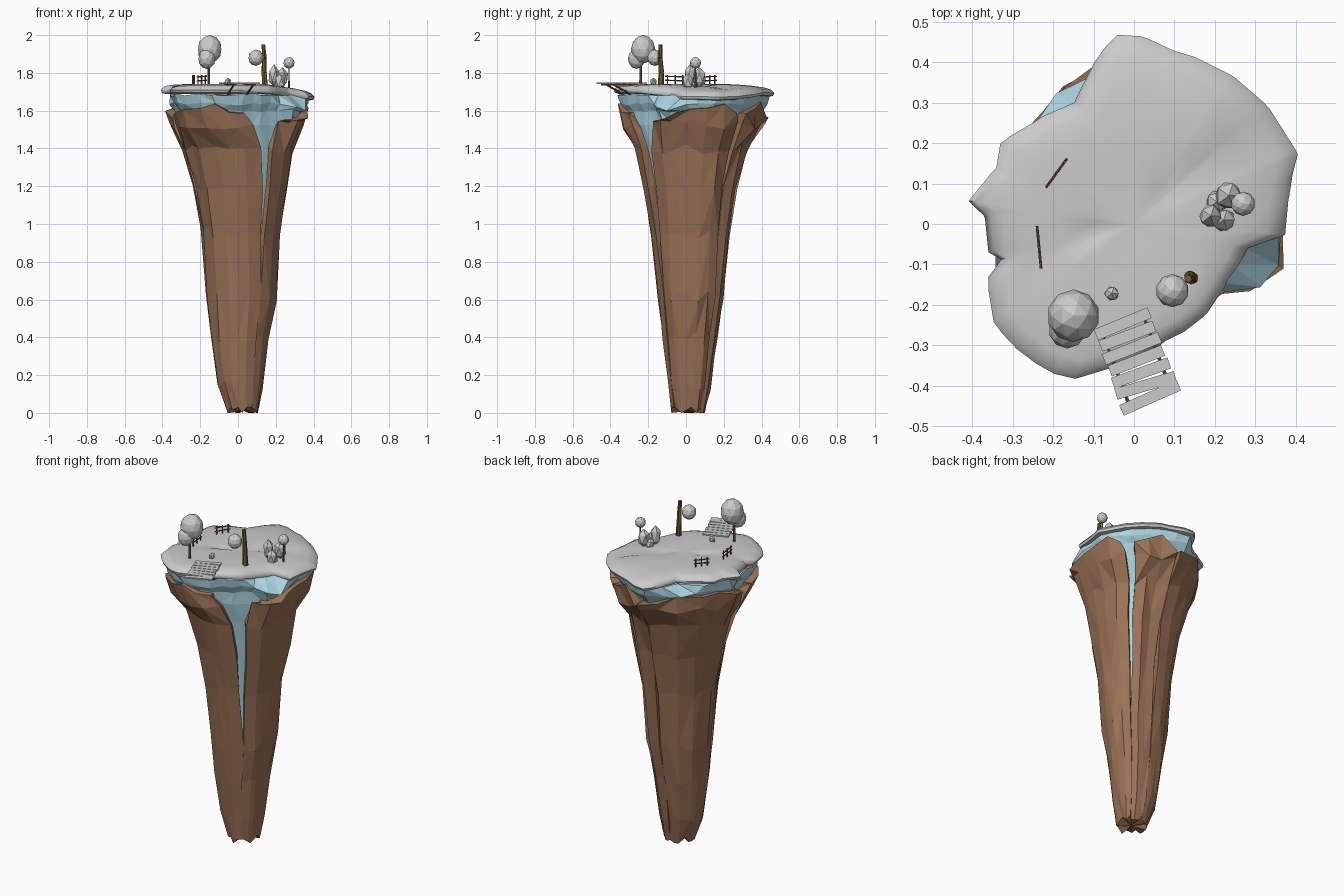
import bpy, bmesh, math, random
from mathutils import Vector, Matrix

if "Cube" in bpy.data.objects:
    bpy.data.objects.remove(bpy.data.objects["Cube"])
random.seed(4)


def material(name, rgb):
    m = bpy.data.materials.new(name)
    m.diffuse_color = (*rgb, 1)
    m.use_nodes = True
    m.node_tree.nodes["Principled BSDF"].inputs["Base Color"].default_value = m.diffuse_color
    return m


ROCK = material("earth", (0.33, 0.17, 0.095))
CORE = material("pale_blue_stone", (0.42, 0.68, 0.77))
BARK = material("bark", (0.16, 0.10, 0.025))
WOOD = material("wood", (0.20, 0.08, 0.04))


def finish(name, bm, mat=None):
    me = bpy.data.meshes.new(name)
    bm.to_mesh(me)
    bm.free()
    ob = bpy.data.objects.new(name, me)
    bpy.context.collection.objects.link(ob)
    if mat:
        me.materials.append(mat)
    return ob


def interp(table, x):
    for (a, u), (b, v) in zip(table, table[1:]):
        if x <= b:
            return u + (v - u) * max(0, (x - a) / (b - a))
    return table[-1][1]


# island outline as (angle in degrees, radius)
OUT = [(-169, .367), (-165, .34), (-160, .383), (-145, .424), (-133, .424), (-118, .42),
       (-111, .41), (-101, .367), (-90, .34), (-75, .30), (-53, .287), (-31, .27),
       (-12, .287), (-4, .375), (9, .387), (17, .41), (23, .44), (43, .44), (57, .44), (77, .44),
       (88, .465), (95, .47), (99, .445), (104, .41), (116, .335), (135, .354), (149, .386),
       (158, .368), (172, .413), (177, .37), (191, .367)]


def wrap(deg):
    return (deg + 169) % 360 - 169


def outline(deg):
    return interp(OUT, wrap(deg))


def ledge(deg):
    # two shelves that stick out past the grass
    d = wrap(deg)
    return .125 * math.exp(-((d + 20) / 14) ** 2) + .065 * math.exp(-((d - 121) / 13) ** 2)


def rock_rim(deg):
    return outline(deg) * .95 + ledge(deg)


# cliff levels: z, x min, x max, y min, y max, blend to the rim
LEVELS = [(.02, -.055, .11, -.075, .10, 0), (.15, -.11, .135, -.095, .13, 0),
          (.40, -.145, .165, -.12, .165, 0), (.62, -.168, .205, -.145, .20, 0),
          (.95, -.195, .225, -.18, .23, 0), (1.2, -.24, .265, -.215, .265, 0),
          (1.4, -.29, .285, -.255, .31, .1), (1.52, -.33, .31, -.30, .36, .6),
          (1.625, -.36, .34, -.33, .42, 1)]
# crevices between slabs: half width in degrees by height
FRONT_GAP = [(.6, 0), (.95, 4), (1.4, 8), (1.52, 17), (1.625, 27)]
GAPS = {-57: FRONT_GAP,
        45: [(.6, 0), (.95, 2), (1.4, 3), (1.625, 5)],
        85: [(.55, 0), (.85, 4), (1.2, 0), (1.625, 1)],
        195: [(.8, 0), (1.2, 4), (1.52, 5), (1.625, 7)],
        303: FRONT_GAP}


def cliff_point(level, d):
    z, xa, xb, ya, yb, w = level
    t = math.radians(d)
    c = Vector((math.cos(t), math.sin(t)))
    ell = Vector(((xa + xb) / 2 + (xb - xa) / 2 * c.x, (ya + yb) / 2 + (yb - ya) / 2 * c.y))
    return ell.lerp(c * rock_rim(d), w)


def bridge(bm, lo, hi, closed=False):
    # triangulated strip with random diagonals between two rows of vertices
    n = len(lo)
    for i in range(n if closed else n - 1):
        j = (i + 1) % n
        a, b, c, d = lo[i], lo[j], hi[j], hi[i]
        for tri in (((a, b, c), (a, c, d)) if random.random() < .5 else ((a, b, d), (b, c, d))):
            bm.faces.new(tri)


def cliff_slab(name, a0, a1):
    bm = bmesh.new()
    n = max(3, round((a1 - a0) / 17))
    fr = [0] + [i / n for i in range(n + 1)] + [1]
    ratio = [random.uniform(.97, 1.05) for _ in fr]
    top = [random.uniform(-.02, .03) for _ in fr]
    skew = [random.uniform(-.25, .25) / n if 0 < f < 1 else 0 for f in fr]
    rows = []
    for k, level in enumerate(LEVELS + [LEVELS[-1]]):
        z = level[0]
        s, e = a0 + interp(GAPS[a0], z), a1 - interp(GAPS[a1], z)
        row = []
        for i, f in enumerate(fr):
            d = s + (e - s) * (f + skew[i])
            p = cliff_point(level, d)
            edge = i in (0, len(fr) - 1)
            r = .85 if edge else (1 if k > 7 else ratio[i] * random.uniform(.98, 1.02))
            if k >= 8:
                zz = z + top[i] - .06 * abs(2 * f - 1) ** 3 - .35 * ledge(d)
            elif k == 0:
                zz = random.choice((0, .015, .03))
            else:
                zz = z + random.uniform(-.03, .03)
            if k == 9:  # lip tucked back to the core
                r, zz = .83, zz + .005
            row.append(bm.verts.new((p.x * r, p.y * r, zz)))
        rows.append(row)
    for lo, hi in zip(rows, rows[1:]):
        bridge(bm, lo, hi)
    base = bm.verts.new((.03, .01, .01))
    for u, v in zip(rows[0], rows[0][1:]):
        bm.faces.new((v, u, base))
    finish(name, bm, ROCK)


angles = list(GAPS)
for name, a, b in zip(("right", "back_right", "back_left", "front"), angles, angles[1:]):
    cliff_slab("cliff_" + name, a, b)

# pale core that shows in the crevices and as a band under the grass
bm = bmesh.new()
rows = []
for k, level in enumerate(LEVELS[1:] + ["shelf", "band"]):
    row = []
    for d in range(-169, 191, 12):
        d += random.uniform(-3, 3)
        if k < 8:
            p, z = cliff_point(level, d) * (.87 if k < 7 else .9), level[0] - .03 * (k == 7)
        elif level == "shelf":
            p = cliff_point(LEVELS[-1], d) * .97
            z = 1.635 - .25 * ledge(d)
        else:
            t = math.radians(d)
            p, z = Vector((math.cos(t), math.sin(t))) * outline(d) * .95, 1.685
        row.append(bm.verts.new((p.x, p.y, z + random.uniform(-.01, .01))))
    rows.append(row)
for lo, hi in zip(rows, rows[1:]):
    bridge(bm, lo, hi, True)
finish("pale_core", bm, CORE)


# grass top: rounded sheet with a gully and an overhanging rim
def ground(x, y):
    u, v = .86 * (x + .1) + .5 * (y + .02), -.5 * (x + .1) + .86 * (y + .02)
    gully = .014 * math.exp(-(v / .035) ** 2) * (1 if u > 0 else .3)
    return 1.74 - .15 * max(0, x - .15) - gully - .08 * max(0, y - .25)


bm = bmesh.new()
degs = sorted({a for a, _ in OUT[:-1]} | set(range(-155, 190, 15)))
rings = []
for f, drop in ((.25, 0), (.5, 0), (.72, 0), (.88, .004), (.96, .013), (1, .03), (.985, .045), (.93, .052)):
    ring = []
    for d in degs:
        r, t = outline(d) * f, math.radians(d)
        x, y = r * math.cos(t), r * math.sin(t)
        ring.append(bm.verts.new((x, y, ground(x, y) - drop)))
    rings.append(ring)
mid = bm.verts.new((0, 0, ground(0, 0)))
for i in range(len(degs)):
    j = (i + 1) % len(degs)
    bm.faces.new((mid, rings[0][i], rings[0][j]))
    for p, q in zip(rings, rings[1:]):
        bm.faces.new((p[i], q[i], q[j], p[j]))
grass = finish("grass_top", bm)
bpy.context.view_layer.objects.active = grass
grass.select_set(True)
bpy.ops.object.shade_smooth_by_angle(angle=math.radians(50))


def stick(bm, a, b, r0, r1=None, sides=6):
    a, b = Vector(a), Vector(b)
    m = Matrix.Translation((a + b) / 2) @ (b - a).to_track_quat('Z', 'Y').to_matrix().to_4x4()
    bmesh.ops.create_cone(bm, cap_ends=True, segments=sides, radius1=r0,
                          radius2=r0 if r1 is None else r1, depth=(b - a).length, matrix=m)


def blob(name, loc, size, sub=2, rough=0):
    bm = bmesh.new()
    bmesh.ops.create_icosphere(bm, subdivisions=sub, radius=1)
    for v in bm.verts:
        v.co *= 1 + random.uniform(-rough, rough)
    bm.transform(Matrix.Translation(loc) @ Matrix.Diagonal((*size, 1)))
    finish(name, bm)


def trunk(name, pts, r0, r1):
    bm = bmesh.new()
    n = len(pts) - 1
    for i in range(n):
        stick(bm, pts[i], pts[i + 1], r0 + (r1 - r0) * i / n, r0 + (r1 - r0) * (i + 1) / n)
    finish(name, bm, BARK)


# trees
trunk("large_tree_trunk", [(-.155, -.24, 1.72), (-.155, -.24, 1.88)], .008, .006)
blob("large_tree_crown", (-.15, -.227, 1.925), (.065, .065, .076))
blob("large_tree_lower_crown", (-.165, -.262, 1.875), (.046, .046, .054))
trunk("bare_tree_trunk", [(.145, -.135, 1.71), (.138, -.13, 1.8), (.14, -.137, 1.88), (.134, -.135, 1.95)], .017, .01)
blob("bare_tree_crown", (.095, -.165, 1.88), (.041, .041, .043))
trunk("small_tree_trunk", [(.27, .05, 1.70), (.27, .05, 1.84)], .005, .004)
blob("small_tree_crown", (.27, .05, 1.853), (.03, .03, .031))

# boulders
for i, (x, y, z, sx, sz) in enumerate([(.19, .02, 1.785, .03, .06), (.222, .01, 1.75, .03, .045),
                                       (.235, .07, 1.775, .036, .055), (.205, .055, 1.745, .03, .035)]):
    blob(f"boulder_{i + 1}", (x, y, z), (sx, sx, sz), 1, .08)
blob("pebble", (-.055, -.172, 1.753), (.019, .019, .02), 1, .08)


# fences
def fence(name, a, b):
    bm = bmesh.new()
    a, b = Vector(a), Vector(b)
    for f in (.12, .5, .88):
        p = a.lerp(b, f)
        stick(bm, (p.x, p.y, 1.72), (p.x, p.y, 1.79), .004, sides=5)
    for z in (1.757, 1.778):
        stick(bm, (a.x, a.y, z), (b.x, b.y, z + .004), .0035, sides=5)
    finish(name, bm, WOOD)


fence("back_fence", (-.218, .09), (-.166, .162))
fence("side_fence", (-.24, -.005), (-.23, -.11))

# plank jetty with beams and braces
start, end = Vector((-.028, -.247, 1.745)), Vector((.04, -.43, 1.745))
along = (end - start).normalized()
side = Vector((-along.y, along.x, 0))
bm = bmesh.new()
for i in range(7):
    p = start.lerp(end, i / 6)
    m = Matrix.Translation(p) @ Matrix.Rotation(math.radians(20 + random.uniform(-4, 4)), 4, 'Z')
    bmesh.ops.create_cube(bm, size=1, matrix=m @ Matrix.Diagonal((.15 + random.uniform(-.01, .01), .0285, .007, 1)))
finish("jetty_planks", bm)
bm = bmesh.new()
for s in (-1, 1):
    off = side * .055 * s - Vector((0, 0, .008))
    stick(bm, start + off, end + off, .005)
    stick(bm, end + off - along * .03, start + off + along * .07 - Vector((0, 0, .05)), .005)
finish("jetty_beams", bm, WOOD)
